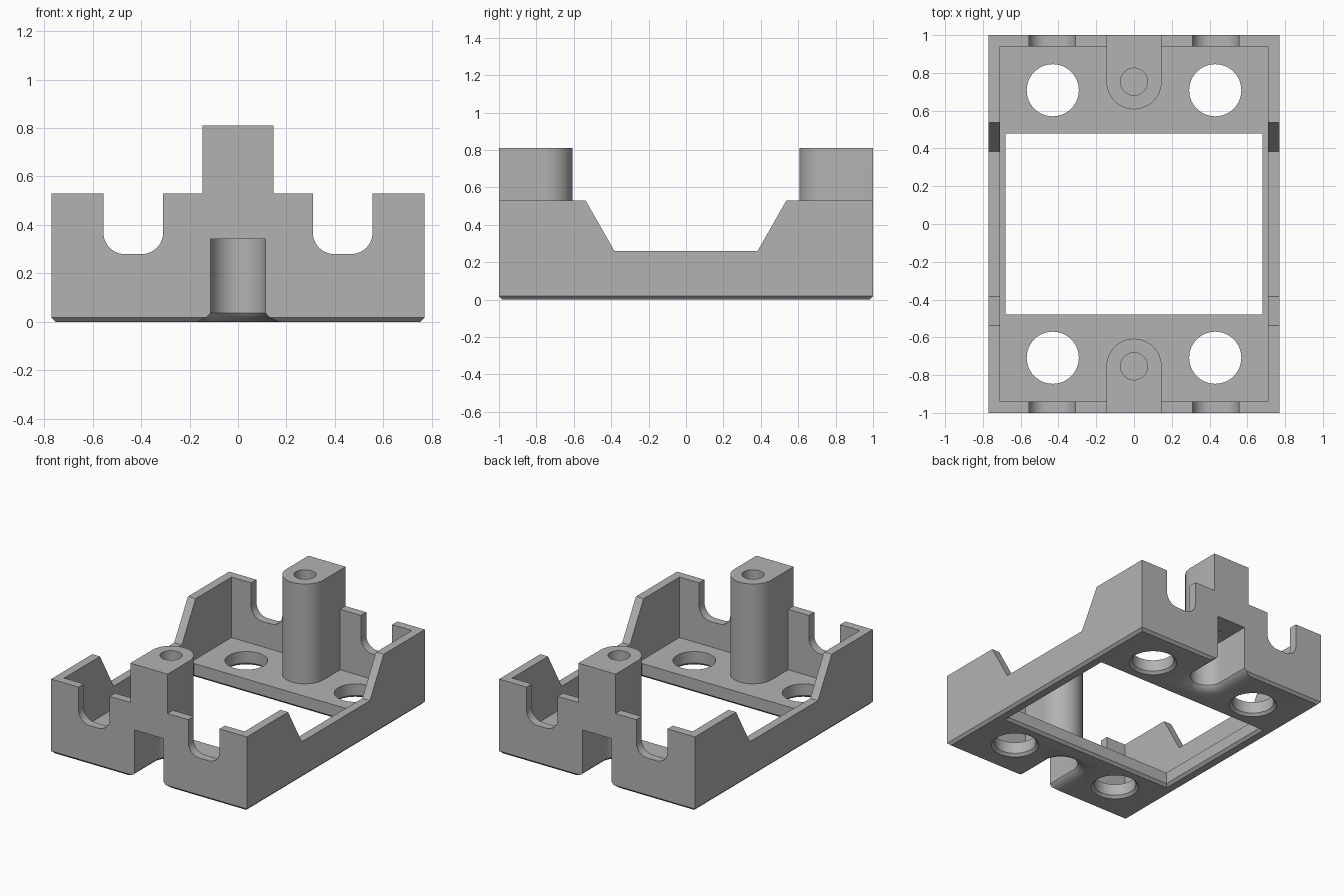
import bpy, bmesh
from math import pi, cos, sin

cube = bpy.data.objects.get("Cube")
if cube:
    bpy.data.objects.remove(cube, do_unlink=True)

grey = bpy.data.materials.new("plain grey")
grey.use_nodes = True
COLOUR = (0.45, 0.45, 0.45, 1)
grey.diffuse_color = COLOUR
grey.node_tree.nodes["Principled BSDF"].inputs["Base Color"].default_value = COLOUR

# Main sizes
HALF_W, WALL_H, FLOOR, WALL, BEVEL = 0.77, 0.53, 0.1, 0.06, 0.018
POST_Y, POST_R, POST_H = 0.753, 0.146, 0.81


def loft(name, rings):
    """Closed solid through equal-length rings of points."""
    bm = bmesh.new()
    loops = [[bm.verts.new(p) for p in ring] for ring in rings]
    n = len(loops[0])
    for a, b in zip(loops, loops[1:]):
        for i in range(n):
            j = (i + 1) % n
            bm.faces.new((a[i], a[j], b[j], b[i]))
    bm.faces.new(loops[0])
    bm.faces.new(loops[-1])
    bmesh.ops.recalc_face_normals(bm, faces=bm.faces)
    mesh = bpy.data.meshes.new(name)
    bm.to_mesh(mesh)
    bm.free()
    mesh.materials.append(grey)
    obj = bpy.data.objects.new(name, mesh)
    bpy.context.collection.objects.link(obj)
    return obj


def rect(x, y, z):
    return [(-x, -y, z), (x, -y, z), (x, y, z), (-x, y, z)]


def circle(cx, cy, r, z, n=48):
    return [(cx + r * cos(2 * pi * i / n), cy + r * sin(2 * pi * i / n), z) for i in range(n)]


def arch(r, z, side, end, n=28):
    """Half-round outline with straight sides running out to an end wall."""
    arc = [(r * cos(pi * i / n), side * (POST_Y - r * sin(pi * i / n)), z) for i in range(n + 1)]
    return arc + [(-r, side * end, z), (r, side * end, z)]


def combine(body, tool, operation="DIFFERENCE"):
    """Apply a boolean, then discard the tool."""
    tool.hide_render = True
    mod = body.modifiers.new("shape", "BOOLEAN")
    mod.operation, mod.solver, mod.object = operation, "EXACT", tool
    bpy.context.view_layer.update()
    graph = bpy.context.evaluated_depsgraph_get()
    mesh = bpy.data.meshes.new_from_object(body.evaluated_get(graph))
    body.modifiers.clear()
    body.data = mesh
    bpy.data.objects.remove(tool, do_unlink=True)


# Tray with bevelled foot, floor and thin walls
frame = loft("mounting_frame", [rect(HALF_W - BEVEL, 1 - BEVEL, 0),
                                rect(HALF_W, 1, BEVEL), rect(HALF_W, 1, WALL_H)])
combine(frame, loft("cavity", [rect(HALF_W - WALL, 1 - WALL, z) for z in (FLOOR, 1)]))

# Large floor opening, flared at the underside
combine(frame, loft("opening", [rect(0.68 + BEVEL + 0.01, 0.478 + BEVEL + 0.01, -0.01),
                                rect(0.68, 0.478, BEVEL), rect(0.68, 0.478, 0.2)]))

# Sloped dips in the side walls
dip = [(-0.383, 0.26), (0.383, 0.26), (0.537, WALL_H), (0.537, 0.7), (-0.537, 0.7), (-0.537, WALL_H)]
combine(frame, loft("side_dip", [[(x, y, z) for y, z in dip] for x in (-1, 1)]))

# Cable notches with rounded bottoms in both end walls
for side in (-1, 1):
    r, half, low = 0.088, 0.123, 0.28
    notch = [(half, 0.7), (-half, 0.7)]
    for sx, start in ((-1, pi), (1, 1.5 * pi)):
        for i in range(11):
            a = start + pi / 2 * i / 10
            notch.append((sx * (half - r) + r * cos(a), low + r + r * sin(a)))
    combine(frame, loft("cable_notch", [[(side * 0.432 + x, y, z) for x, z in notch] for y in (-1.2, 1.2)]))

# Floor holes, flared at the underside
for sx in (-1, 1):
    for sy in (-1, 1):
        combine(frame, loft("floor_hole", [circle(sx * 0.43, sy * 0.708, rad, z) for rad, z in
                                           ((0.138 + BEVEL + 0.01, -0.01), (0.138, BEVEL), (0.138, 0.2))]))

# Screw posts with a slot below and a blind hole above
for side in (-1, 1):
    combine(frame, loft("screw_post", [arch(POST_R, z, side, 1) for z in (0.05, POST_H)]), "UNION")
    flare = ((0.19, -0.01), (0.17, 0), (0.138, 0.014), (0.122, 0.026), (0.114, 0.036), (0.114, 0.343))
    combine(frame, loft("slot", [arch(rad, z, side, 1.1) for rad, z in flare]))
    combine(frame, loft("slot_groove", [[(x, y + side * POST_Y, z) for x, y, z in rect(0.04, 0.1, z)]
                                        for z in (0.3, 0.352)]))
    combine(frame, loft("screw_hole", [circle(0, side * POST_Y, 0.072, z) for z in (0.365, 1)]))

bpy.ops.object.select_all(action="DESELECT")
frame.select_set(True)
bpy.context.view_layer.objects.active = frame
bpy.ops.object.shade_smooth_by_angle(angle=0.5)
